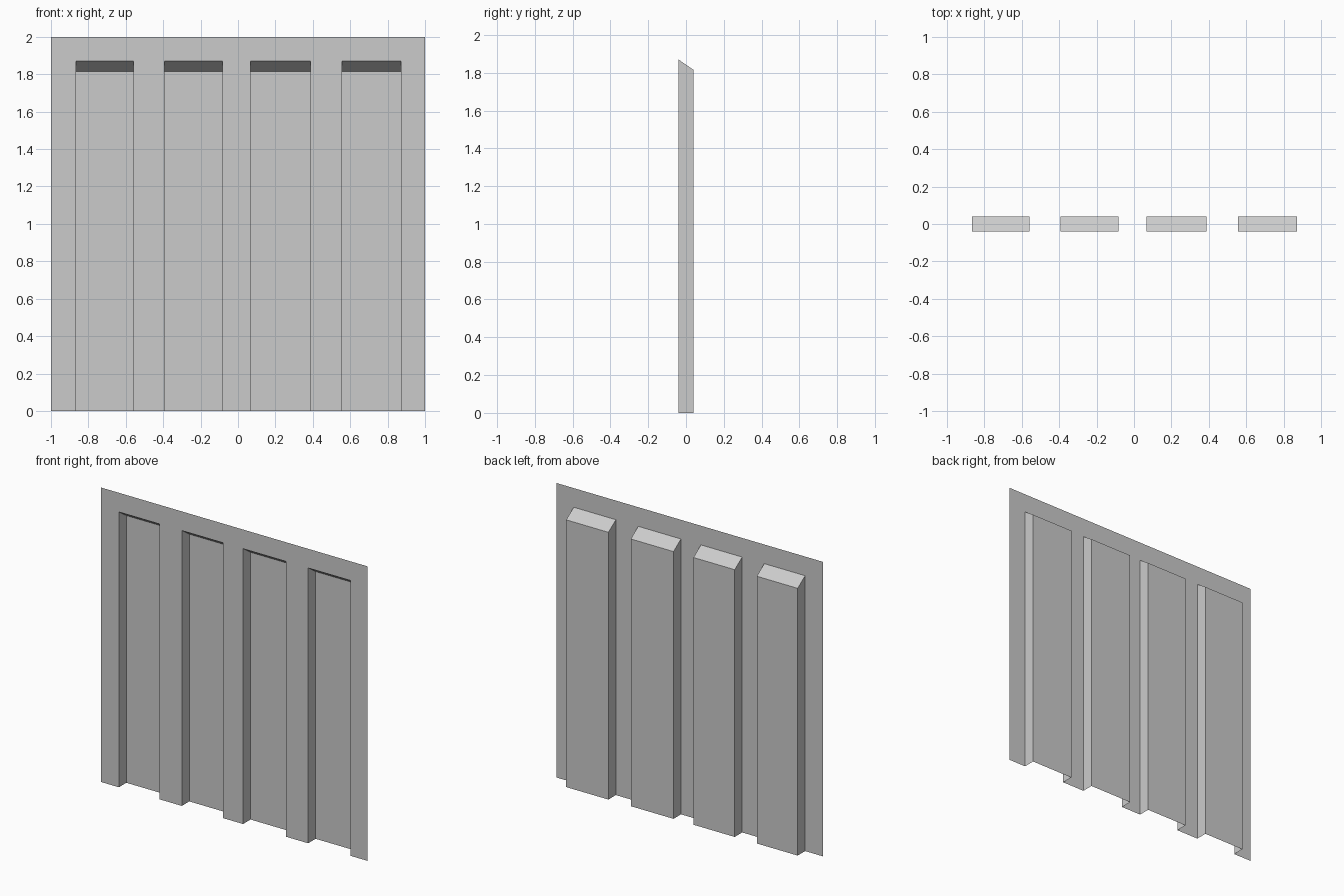
import bpy, bmesh

if "Cube" in bpy.data.objects:
    bpy.data.objects.remove(bpy.data.objects["Cube"])

FRONT, BACK = -0.04, 0.04
HEIGHT, RIB_TOP, RIB_SHOULDER = 2.0, 1.87, 1.815
RIBS = [(-0.867, -0.56), (-0.394, -0.084), (0.066, 0.387), (0.555, 0.872)]

bm = bmesh.new()


def face(*points):
    bm.faces.new([bm.verts.new(p) for p in points])


def strip(a, b, za, zb):
    """Upright face from the floor between plan points a and b."""
    face((*a, 0), (*b, 0), (*b, zb), (*a, za))


def band(x0, x1):
    """Flat band above the ribs."""
    face((x0, FRONT, RIB_TOP), (x1, FRONT, RIB_TOP),
         (x1, FRONT, HEIGHT), (x0, FRONT, HEIGHT))


# Thin pressed sheet: flat strips alternate with ribs pushed to the back
left = -1.0
for x0, x1 in RIBS:
    strip((left, FRONT), (x0, FRONT), RIB_TOP, RIB_TOP)
    band(left, x0)
    band(x0, x1)
    # rib side walls, back wall and sloped cap
    strip((x0, FRONT), (x0, BACK), RIB_TOP, RIB_SHOULDER)
    strip((x0, BACK), (x1, BACK), RIB_SHOULDER, RIB_SHOULDER)
    strip((x1, BACK), (x1, FRONT), RIB_SHOULDER, RIB_TOP)
    face((x0, BACK, RIB_SHOULDER), (x1, BACK, RIB_SHOULDER),
         (x1, FRONT, RIB_TOP), (x0, FRONT, RIB_TOP))
    left = x1
strip((left, FRONT), (1.0, FRONT), RIB_TOP, RIB_TOP)
band(left, 1.0)

# Weld the sheet and merge the coplanar strips
bmesh.ops.remove_doubles(bm, verts=bm.verts, dist=1e-5)
bmesh.ops.dissolve_limit(bm, angle_limit=0.01, verts=bm.verts, edges=bm.edges)

mesh = bpy.data.meshes.new("ribbed_wall_panel")
bm.to_mesh(mesh)
bm.free()
panel = bpy.data.objects.new("ribbed_wall_panel", mesh)
bpy.context.collection.objects.link(panel)
